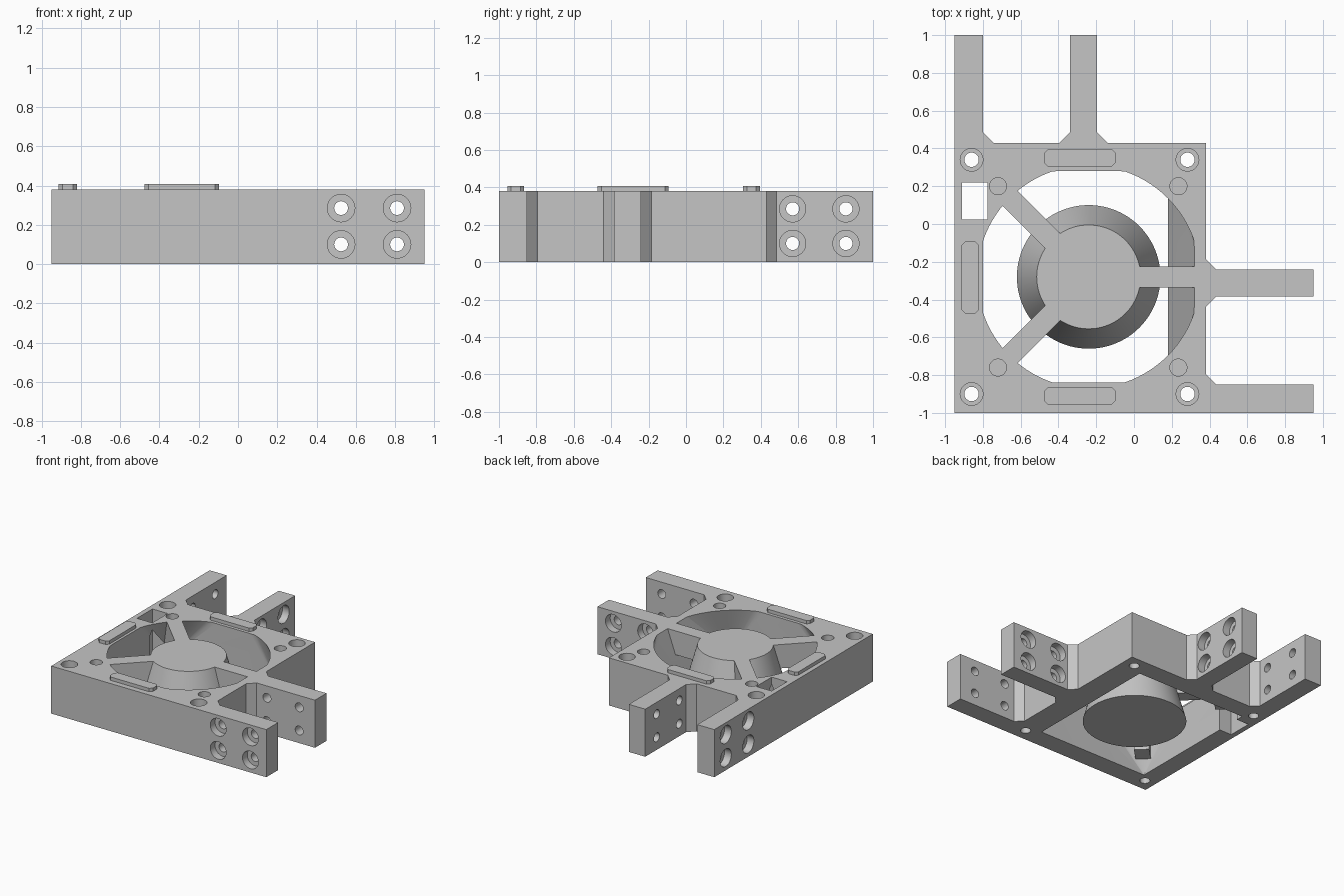
import bpy, bmesh, math
from mathutils import Matrix, Vector

cube = bpy.data.objects.get("Cube")
if cube:
    bpy.data.objects.remove(cube, do_unlink=True)

H = 0.38                      # frame height
FX, FY = -0.24, -0.28         # fan centre
SPOKE_Z = 0.19                # underside of spokes
BOSS_Z = 0.1                  # underside of the thick spoke ends

grey = bpy.data.materials.new("plain grey")
grey.use_nodes = True
grey.diffuse_color = (0.56, 0.56, 0.56, 1)
grey.node_tree.nodes["Principled BSDF"].inputs["Base Color"].default_value = (0.56, 0.56, 0.56, 1)


def make(name, bm):
    bmesh.ops.recalc_face_normals(bm, faces=bm.faces)
    mesh = bpy.data.meshes.new(name)
    bm.to_mesh(mesh)
    bm.free()
    mesh.materials.append(grey)
    ob = bpy.data.objects.new(name, mesh)
    bpy.context.collection.objects.link(ob)
    return ob


def prism(name, outline, z0, z1):
    bm = bmesh.new()
    face = bm.faces.new([bm.verts.new((x, y, z0)) for x, y in outline])
    top = bmesh.ops.extrude_face_region(bm, geom=[face])["geom"]
    bmesh.ops.translate(bm, vec=(0, 0, z1 - z0),
                        verts=[v for v in top if isinstance(v, bmesh.types.BMVert)])
    return make(name, bm)


def cylinder(name, a, b, r1, r2=None, sides=40):
    a, b = Vector(a), Vector(b)
    turn = (b - a).to_track_quat("Z", "Y").to_matrix().to_4x4()
    bm = bmesh.new()
    bmesh.ops.create_cone(bm, cap_ends=True, segments=sides, radius1=r1,
                          radius2=r1 if r2 is None else r2, depth=(b - a).length,
                          matrix=Matrix.Translation((a + b) / 2) @ turn)
    return make(name, bm)


def combine(target, tools, operation):
    for tool in tools:
        mod = target.modifiers.new("combine", "BOOLEAN")
        mod.operation, mod.solver, mod.object = operation, "EXACT", tool
    graph = bpy.context.evaluated_depsgraph_get()
    mesh = bpy.data.meshes.new_from_object(target.evaluated_get(graph))
    target.modifiers.clear()
    target.data = mesh
    for tool in tools:
        bpy.data.objects.remove(tool, do_unlink=True)


# Frame with four mounting arms and their chamfered roots
c = 0.055
right, back = 0.38, 0.43
frame = prism("fan_frame", [
    (-0.95, -1), (0.95, -1), (0.95, -0.85), (right + c, -0.85), (right, -0.85 + c),
    (right, -0.385 - c), (right + c, -0.385), (0.95, -0.385), (0.95, -0.24),
    (right + c, -0.24), (right, -0.24 + c), (right, back),
    (-0.195 + c, back), (-0.195, back + c), (-0.195, 1), (-0.34, 1), (-0.34, back + c),
    (-0.34 - c, back), (-0.8 + c, back), (-0.8, back + c), (-0.8, 1), (-0.95, 1)], 0, H)

# Air duct: square at the bottom blending into a clipped circle at the top
bm = bmesh.new()
half, radius, steps = 0.56, 0.59, 96
for i in range(steps):
    t = 2 * math.pi * i / steps
    x = max(-half, min(half, radius * math.cos(t)))
    y = max(-half, min(half, radius * math.sin(t)))
    bm.verts.new((FX + x, FY + y, H + 0.002))
for x in (-0.8, 0.18):
    for y in (FY - half, FY + half):
        bm.verts.new((x, y, -0.002))
hull = bmesh.ops.convex_hull(bm, input=bm.verts)
bmesh.ops.delete(bm, geom=[v for v in hull["geom_interior"] if isinstance(v, bmesh.types.BMVert)],
                 context="VERTS")
combine(frame, [make("duct_cutter", bm)], "DIFFERENCE")


# Conical hub, three spokes and the bosses at the two corner spokes
def bar(name, angle, start, end, z0):
    along = Vector((math.cos(angle), math.sin(angle)))
    side = Vector((-along.y, along.x)) * 0.056
    a, b = Vector((FX, FY)) + along * start, Vector((FX, FY)) + along * end
    return prism(name, [a - side, b - side, b + side, a + side], z0, H)


parts = [cylinder("hub", (FX, FY, 0), (FX, FY, H), 0.38, 0.275, 96),
         bar("spoke", 0, 0.1, 0.6, SPOKE_Z)]
for angle in (math.radians(135), math.radians(225)):
    parts.append(bar("spoke", angle, 0.1, 0.62, SPOKE_Z))
    parts.append(bar("boss", angle, 0.59, 0.73, BOSS_Z))
combine(frame, parts, "UNION")

# Cable window
cutters = [prism("window_cutter", [(-0.91, 0.025), (-0.775, 0.025), (-0.775, 0.22), (-0.91, 0.22)],
                 -0.1, 0.5)]

# Counterbored corner holes and shallow round recesses
for x in (-0.86, 0.283):
    for y in (-0.9, 0.34):
        cutters.append(cylinder("hole_cutter", (x, y, -0.1), (x, y, 0.5), 0.038))
        cutters.append(cylinder("bore_cutter", (x, y, H - 0.1), (x, y, 0.5), 0.06))
for x in (-0.72, 0.235):
    for y in (-0.76, 0.2):
        cutters.append(cylinder("recess_cutter", (x, y, H - 0.05), (x, y, 0.5), 0.045))

# Counterbored arm holes, bored from the outer face of each arm
for s in (0.525, 0.81):
    for z in (0.1, 0.285):
        for face, d in ((-1, 1), (-0.24, -1)):
            cutters.append(cylinder("hole_cutter", (s, face - d * 0.05, z), (s, face + d * 0.2, z), 0.035))
            cutters.append(cylinder("bore_cutter", (s, face - d * 0.05, z), (s, face + d * 0.06, z), 0.07))
        for face, d in ((-0.95, 1), (-0.195, -1)):
            y = s + 0.045
            cutters.append(cylinder("hole_cutter", (face - d * 0.05, y, z), (face + d * 0.2, y, z), 0.035))
            cutters.append(cylinder("bore_cutter", (face - d * 0.05, y, z), (face + d * 0.06, y, z), 0.07))
combine(frame, cutters, "DIFFERENCE")


# Raised pads with clipped corners
def pad(name, x, y, w, d):
    k = 0.02
    pts = [(w - k, -d), (w, k - d), (w, d - k), (w - k, d),
           (k - w, d), (-w, d - k), (-w, k - d), (k - w, -d)]
    return prism(name, [(x + px, y + py) for px, py in pts], H - 0.01, 0.407)


pads = [pad("back_pad", -0.287, 0.35, 0.19, 0.045),
        pad("front_pad", -0.287, -0.91, 0.19, 0.045),
        pad("side_pad", -0.867, -0.283, 0.047, 0.19)]

for ob in [frame] + pads:
    bpy.ops.object.select_all(action="DESELECT")
    ob.select_set(True)
    bpy.context.view_layer.objects.active = ob
    bpy.ops.object.shade_smooth_by_angle(angle=math.radians(25))
